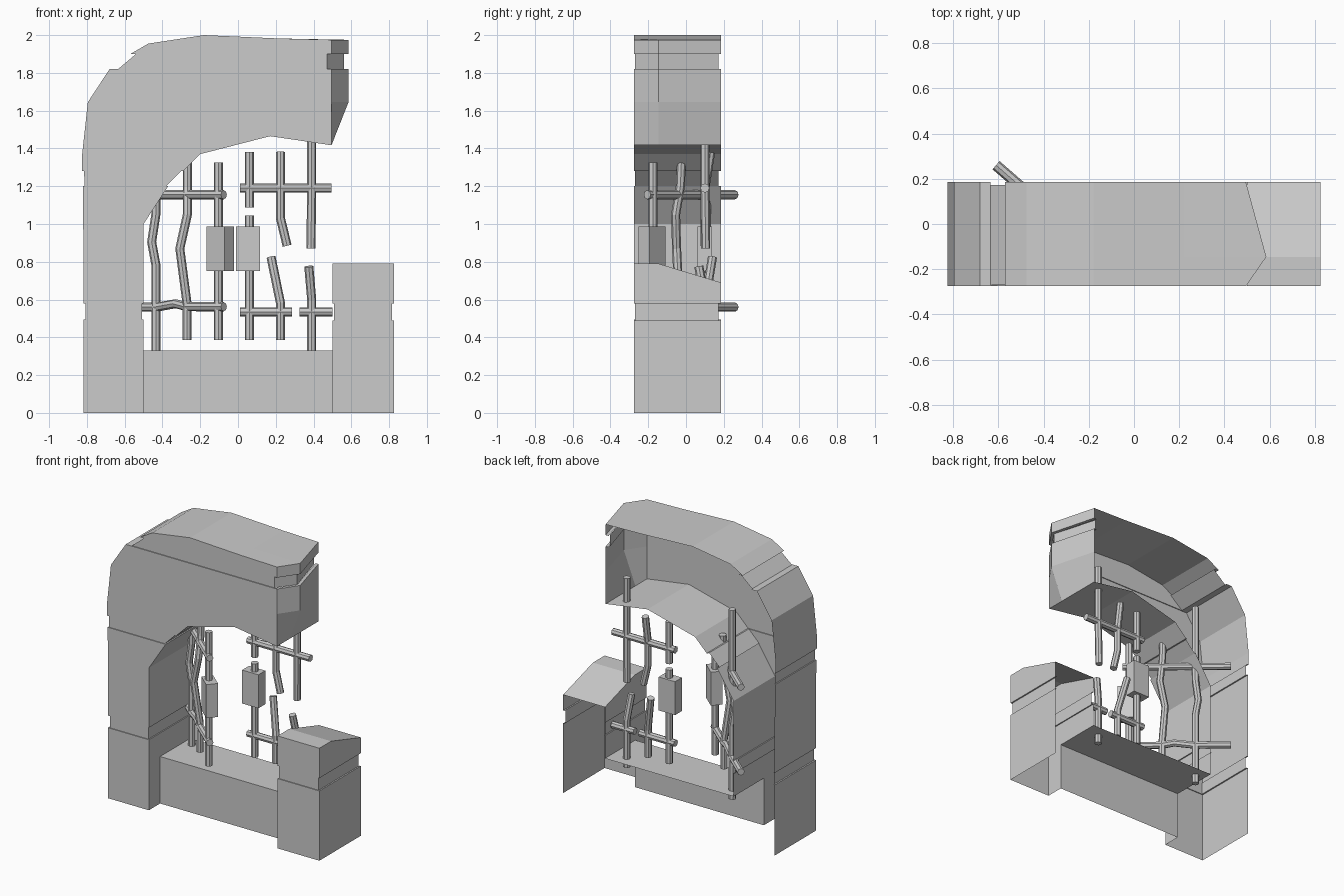
import bpy, bmesh, math

if "Cube" in bpy.data.objects:
    bpy.data.objects.remove(bpy.data.objects["Cube"])

FRONT, RIDGE, BACK = -0.275, -0.145, 0.185
LIP = -0.269          # depth of the thin ledge above and below each groove
LOW = -0.15           # front of the low wall


def finish(name, bm):
    me = bpy.data.meshes.new(name)
    bmesh.ops.remove_doubles(bm, verts=bm.verts, dist=1e-5)
    bm.to_mesh(me)
    bm.free()
    ob = bpy.data.objects.new(name, me)
    bpy.context.collection.objects.link(ob)
    return ob


def shell(name, pts, front=FRONT, back=BACK):
    """Open-backed stone course. Point: x, z, depth of the next edge (1 full, 0 none),
    bulge of x at the ridge, drop of z at the back. Counter-clockwise from the front."""
    bm = bmesh.new()
    pts = [tuple(p) + (1, 0, 0)[len(p) - 2:] for p in pts]
    bm.faces.new([bm.verts.new((p[0], front, p[1])) for p in pts])
    for a, b in zip(pts, pts[1:] + pts[:1]):
        if a[2] == 0:
            continue
        end = back if a[2] == 1 else a[2]

        def row(p):
            r = [(p[0], front, p[1])]
            if end > RIDGE and (a[3] or b[3] or a[4] or b[4]):
                r.append((p[0] + p[3], RIDGE, p[1]))
            return r + [(p[0], end, p[1] - p[4])]
        ra, rb = row(a), row(b)
        for i in range(len(ra) - 1):
            bm.faces.new([bm.verts.new(c) for c in (rb[i], ra[i], ra[i + 1], rb[i + 1])])
    return finish(name, bm)


def groove(name, pts):
    return shell(name, pts, LIP, 0.172)


# Pillar bases and their grooves (inner wall is open behind the low wall)
shell("left_base", [(-.818, 0, 0), (-.5, 0, LOW), (-.5, .33), (-.5, .495),
                    (-.508, .495, LIP), (-.808, .495), (-.818, .495)])
shell("right_base", [(.5, 0, 0), (.825, 0), (.825, .49), (.815, .49, LIP),
                     (.508, .49), (.5, .49), (.5, .33, LOW)])
groove("left_base_groove", [(-.808, .495, 0), (-.508, .495), (-.508, .58, 0), (-.808, .58)])
groove("right_base_groove", [(.508, .49, 0), (.815, .49), (.815, .58, 0), (.508, .58)])

# Right pillar stump with sloping broken top
shell("right_stump", [(.5, .58), (.508, .58, LIP), (.815, .58), (.825, .58, 1),
                      (.825, .79, 1, 0, .1), (.5, .79, 1, 0, .1)])

# Left pillar shaft and the groove where the arch springs
shell("left_shaft", [(-.818, .58), (-.808, .58, LIP), (-.508, .58), (-.5, .58), (-.5, 1.0),
                     (-.37, 1.2), (-.38, 1.2, LIP), (-.81, 1.2), (-.82, 1.2)])
groove("springing_groove", [(-.812, 1.2, 0), (-.38, 1.2), (-.3, 1.28, 0), (-.815, 1.28)])

# Broken arch, its groove and capping course, all ending in a ridged break
E = .09
shell("arch", [(-.825, 1.28), (-.815, 1.28, LIP), (-.3, 1.28), (-.29, 1.28), (-.2, 1.37),
               (.17, 1.465), (.495, 1.417), (.495, 1.645, 1, E), (.495, 1.82, 1, E),
               (.472, 1.82, LIP, E), (-.635, 1.82), (-.68, 1.82), (-.795, 1.645), (-.825, 1.37)])
groove("arch_groove", [(-.635, 1.82, 0), (.472, 1.82, 1, E), (.472, 1.9, 0, E), (-.54, 1.9)])
shell("arch_cap", [(-.57, 1.9), (-.54, 1.9, LIP), (.472, 1.9, 1, E), (.495, 1.9, 1, E),
                   (.495, 1.975, 1, E), (.22, 1.982), (-.18, 2.0), (-.475, 1.955)])

# Low wall between the pillars
shell("low_wall", [(-.5, 0, 0), (.5, 0, 0), (.5, .33), (-.5, .33, 0)], front=LOW)


def bars(name, paths, radius=.024):
    """Eight-sided iron rods along point paths."""
    cu = bpy.data.curves.new(name, 'CURVE')
    cu.dimensions = '3D'
    cu.bevel_depth = radius
    cu.bevel_resolution = 2
    cu.use_fill_caps = True
    for path in paths:
        sp = cu.splines.new('POLY')
        sp.points.add(len(path) - 1)
        sp.use_smooth = False
        for p, c in zip(sp.points, path):
            p.co = (*c, 1)
    tmp = bpy.data.objects.new(name + "_curve", cu)
    bpy.context.collection.objects.link(tmp)
    deps = bpy.context.evaluated_depsgraph_get()
    me = bpy.data.meshes.new_from_object(tmp.evaluated_get(deps))
    bpy.data.objects.remove(tmp)
    bpy.context.collection.objects.link(bpy.data.objects.new(name, me))


def leaf(x, z):
    """Point on the left gate leaf, which stands ajar."""
    return (x, .26 - .87 * (x + .61), z)


# Left gate leaf
bars("left_gate_rails", [
    [leaf(-.61, 1.155), leaf(-.075, 1.155)],
    [leaf(-.61, .56), leaf(-.43, .56), leaf(-.33, .578), leaf(-.27, .562), leaf(-.075, .562)]])
bars("left_gate_bars", [
    [leaf(-.435, .27), leaf(-.435, .785), (-.457, .11, .905), leaf(-.435, 1.05), leaf(-.435, 1.6)],
    [leaf(-.27, .385), leaf(-.27, .58), (-.308, -.05, .87), (-.268, -.055, 1.05),
     (-.268, -.03, 1.2), (-.268, -.025, 1.325)],
    [(-.104, -.175, .385), (-.104, -.175, 1.325)]])

# Right gate leaf, with broken bars
Y = .1
bars("right_gate_rails", [
    [(.01, Y, 1.19), (.495, Y, 1.19)],
    [(.01, Y, .535), (.285, Y, .535)],
    [(.325, Y, .535), (.5, Y, .535)]])
bars("right_gate_bars", [
    [(.06, Y, .385), (.06, Y, 1.045)],
    [(.06, Y, 1.087), (.06, Y, 1.38)],
    [(.225, Y, .385), (.225, Y, .58), (.175, .14, .825)],
    [(.225, .13, 1.38), (.225, Y, 1.19), (.225, Y, 1.03), (.26, Y, .885)],
    [(.39, Y, .27), (.39, Y, .6), (.375, .068, .775)],
    [(.39, Y, 1.6), (.39, Y, 1.19), (.386, .104, .87)]])

# Lock boxes
for name, x, y, ang in (("left_lock_box", -.094, -.18, -math.atan(.87)),
                        ("right_lock_box", .052, Y, 0)):
    bm = bmesh.new()
    bmesh.ops.create_cube(bm, size=1)
    bmesh.ops.scale(bm, vec=(.127, .077, .235), verts=bm.verts)
    ob = finish(name, bm)
    ob.location = (x, y, .87)
    ob.rotation_euler.z = ang
